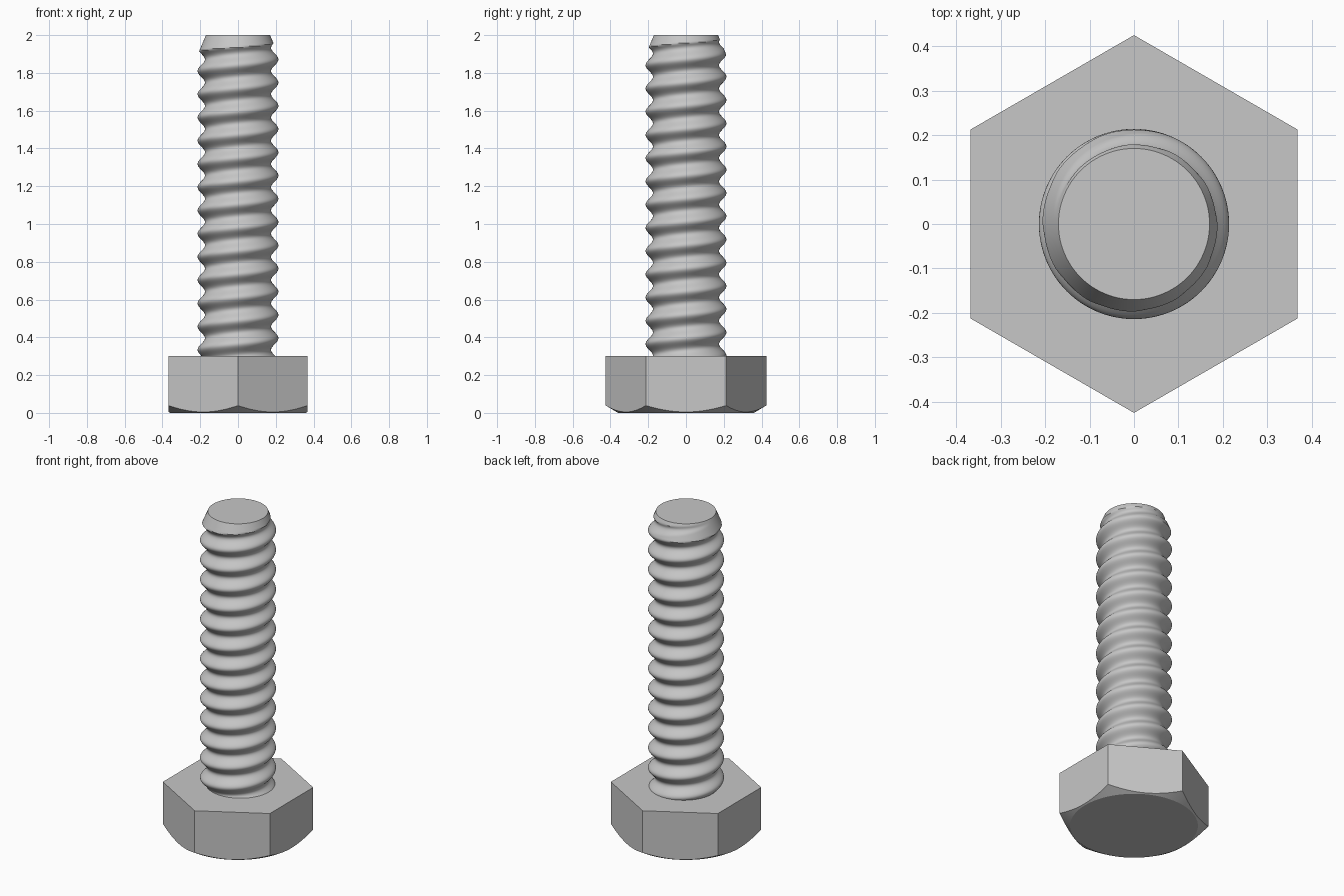
import bpy
import bmesh
from math import cos, sin, pi, radians

if "Cube" in bpy.data.objects:
    bpy.data.objects.remove(bpy.data.objects["Cube"])

HEAD_H, APOTHEM, DISC_R = 0.3, 0.368, 0.36
PITCH, ROOT_R, CREST_R, CREST_Z = 0.123, 0.175, 0.214, 0.3955
TOP_Z, TIP_R, TIP_SLOPE = 2.0, 0.17, 0.42
GREY = (0.57, 0.57, 0.57, 1)

steel = bpy.data.materials.new("grey steel")
steel.use_nodes = True
steel.diffuse_color = GREY
steel.node_tree.nodes["Principled BSDF"].inputs["Base Color"].default_value = GREY


def loft(name, rings, smooth_angle):
    """Skin a stack of closed rings and cap both ends."""
    bm = bmesh.new()
    loops = [[bm.verts.new(p) for p in ring] for ring in rings]
    n = len(loops[0])
    for a, b in zip(loops, loops[1:]):
        for i in range(n):
            j = (i + 1) % n
            bm.faces.new((a[i], a[j], b[j], b[i]))
    bm.faces.new(loops[0][::-1])
    bm.faces.new(loops[-1])
    mesh = bpy.data.meshes.new(name)
    bm.to_mesh(mesh)
    bm.free()
    obj = bpy.data.objects.new(name, mesh)
    bpy.context.collection.objects.link(obj)
    mesh.materials.append(steel)
    bpy.ops.object.select_all(action='DESELECT')
    obj.select_set(True)
    bpy.context.view_layer.objects.active = obj
    bpy.ops.object.shade_smooth_by_angle(angle=radians(smooth_angle))


def polar(r, a, z):
    return (r * cos(a), r * sin(a), z)


def hex_radius(a):
    return APOTHEM / cos((a + pi / 6) % (pi / 3) - pi / 6)


# Hexagonal head, its lower corners turned down to a round disc
angles = [2 * pi * i / 96 for i in range(96)]
loft("hex_head", [
    [polar(DISC_R, a, 0) for a in angles],
    [polar(hex_radius(a), a, (hex_radius(a) - DISC_R) * 0.6) for a in angles],
    [polar(hex_radius(a), a, HEAD_H) for a in angles],
], 20)


# Right-handed threaded shank with a tapered tip
def thread_radius(a, z):
    phase = (z - CREST_Z) / PITCH - a / (2 * pi)
    wave = 0.5 + 0.5 * cos(2 * pi * phase)
    r = ROOT_R + (CREST_R - ROOT_R) * wave
    return min(r, TIP_R + (TOP_Z - z) * TIP_SLOPE)


ROWS = 240
BASE_Z = HEAD_H - 0.02
heights = [BASE_Z + (TOP_Z - BASE_Z) * k / ROWS for k in range(ROWS + 1)]
loft("threaded_shank",
     [[polar(thread_radius(a, z), a, z) for a in angles] for z in heights], 40)
